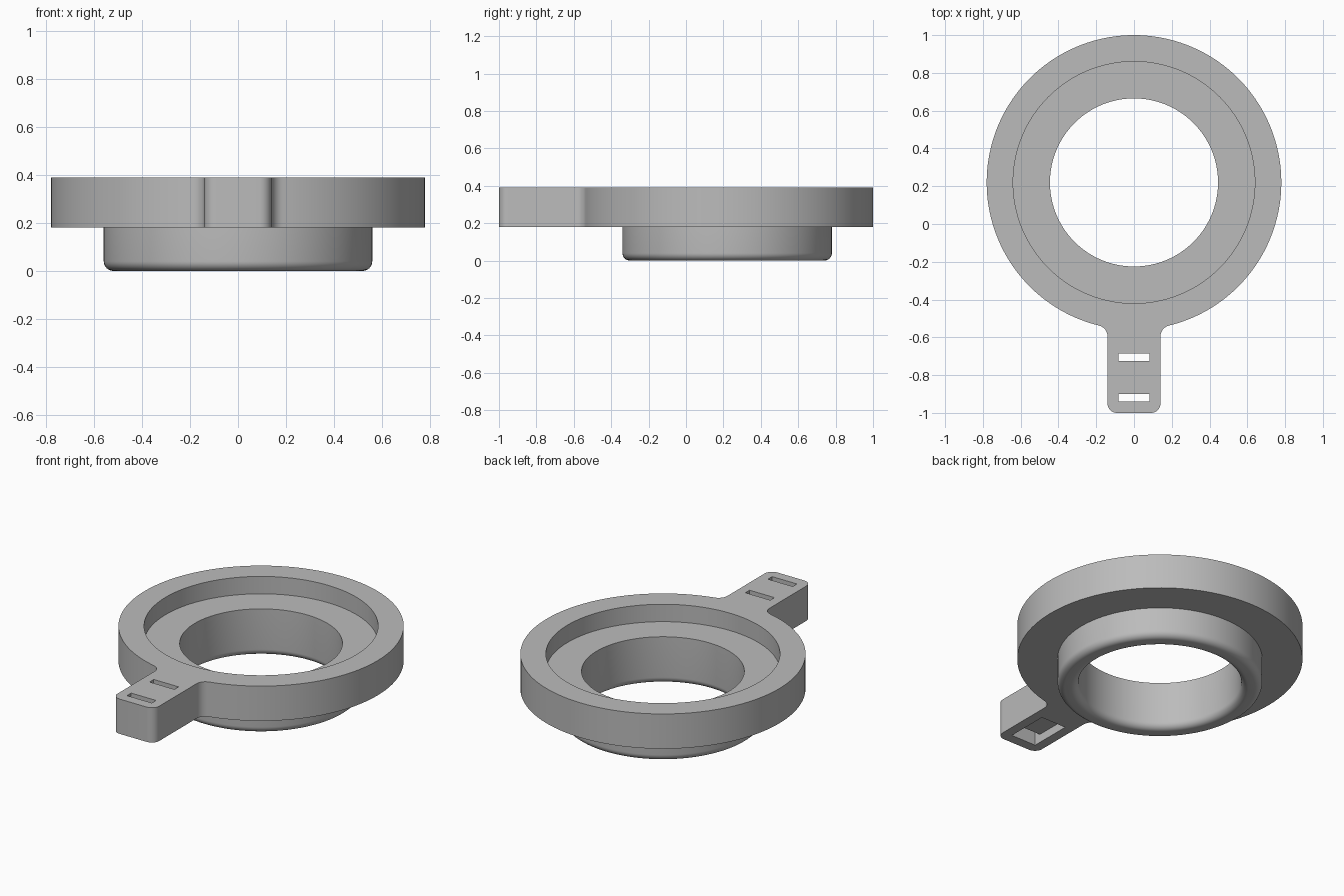
import bpy
import bmesh
from math import sin, cos, pi, sqrt, atan2
from mathutils import Matrix, Vector

default = bpy.data.objects.get("Cube")
if default:
    bpy.data.objects.remove(default, do_unlink=True)

RING_Y = 0.22                  # ring centre
R_OUT, R_SLEEVE, R_RECESS, R_BORE = 0.78, 0.56, 0.64, 0.445
Z_PLATE, Z_LEDGE, Z_TOP = 0.18, 0.285, 0.39
TAB_X, TAB_R, FILLET, LIP = 0.14, 0.05, 0.06, 0.04

grey = bpy.data.materials.new("plain grey")
grey.use_nodes = True
grey.diffuse_color = (0.5, 0.5, 0.5, 1)
grey.node_tree.nodes["Principled BSDF"].inputs["Base Color"].default_value = (0.5, 0.5, 0.5, 1)


def finish(bm, name):
    bmesh.ops.recalc_face_normals(bm, faces=bm.faces)
    mesh = bpy.data.meshes.new(name)
    bm.to_mesh(mesh)
    bm.free()
    mesh.materials.append(grey)
    obj = bpy.data.objects.new(name, mesh)
    bpy.context.collection.objects.link(obj)
    return obj


def prism(name, outline, z0, z1):
    bm = bmesh.new()
    face = bm.faces.new([bm.verts.new((x, y, z0)) for x, y in outline])
    up = bmesh.ops.extrude_face_region(bm, geom=[face])["geom"]
    bmesh.ops.translate(bm, vec=(0, 0, z1 - z0),
                        verts=[g for g in up if isinstance(g, bmesh.types.BMVert)])
    return finish(bm, name)


def lathe(name, profile, steps=128):
    """Solid of revolution about the ring axis; profile runs (radius, z) bottom to top."""
    bm = bmesh.new()
    rings = [[bm.verts.new((r * cos(2 * pi * i / steps), RING_Y + r * sin(2 * pi * i / steps), z))
              for i in range(steps)] for r, z in profile]
    for low, high in zip(rings, rings[1:]):
        for i in range(steps):
            j = (i + 1) % steps
            bm.faces.new((low[i], low[j], high[j], high[i]))
    bm.faces.new(rings[0])
    bm.faces.new(rings[-1])
    return finish(bm, name)


def box(name, x, y0, y1, z0, z1):
    return prism(name, [(-x, y0), (x, y0), (x, y1), (-x, y1)], z0, z1)


def arc(cx, cy, r, a0, a1, n):
    return [(cx + r * cos(a0 + (a1 - a0) * i / n), cy + r * sin(a0 + (a1 - a0) * i / n))
            for i in range(n + 1)]


def combine(target, tool, operation):
    mod = target.modifiers.new("combine", 'BOOLEAN')
    mod.operation = operation
    mod.solver = 'EXACT'
    mod.object = tool
    bpy.context.view_layer.objects.active = target
    bpy.ops.object.modifier_apply(modifier=mod.name)
    bpy.data.objects.remove(tool, do_unlink=True)


# Plate: ring and strap tab in one outline, right half mirrored to the left
fx = TAB_X + FILLET
fy = RING_Y - sqrt((R_OUT + FILLET) ** 2 - fx ** 2)
touch = atan2(RING_Y - fy, -fx)            # from fillet centre towards the ring centre
half = arc(TAB_X - TAB_R, -1 + TAB_R, TAB_R, -pi / 2, 0, 8)
half += arc(fx, fy, FILLET, pi, touch, 8)
half += arc(0, RING_Y, R_OUT, touch - pi, pi / 2, 72)[1:]
outline = half + [(-x, y) for x, y in reversed(half[:-1])]
body = prism("strap_ring", outline, Z_PLATE, Z_TOP)

# Sleeve below the plate with a rounded lower edge
combine(body, lathe("sleeve", arc(R_SLEEVE - LIP, LIP, LIP, -pi / 2, 0, 8)
                    + [(R_SLEEVE, Z_PLATE + 0.05)]), 'UNION')

# Bore with rounded mouth, widening into the top recess
mouth = arc(R_BORE + LIP, LIP, LIP, -pi / 2, -pi, 8)
combine(body, lathe("bore_cutter", [(R_BORE + LIP, -0.1)] + mouth
                    + [(R_BORE, Z_LEDGE), (R_RECESS, Z_LEDGE), (R_RECESS, 0.5)]), 'DIFFERENCE')

# Two strap slots joined by a shallow pocket underneath
for y in (-0.92, -0.705):
    combine(body, box("slot_cutter", 0.083, y - 0.02, y + 0.02, 0.1, 0.5), 'DIFFERENCE')
combine(body, box("pocket_cutter", 0.083, -0.94, -0.685, 0.1, Z_PLATE + 0.05), 'DIFFERENCE')

bpy.ops.object.select_all(action='DESELECT')
body.select_set(True)
bpy.context.view_layer.objects.active = body
bpy.ops.object.shade_smooth_by_angle(angle=pi / 6)
